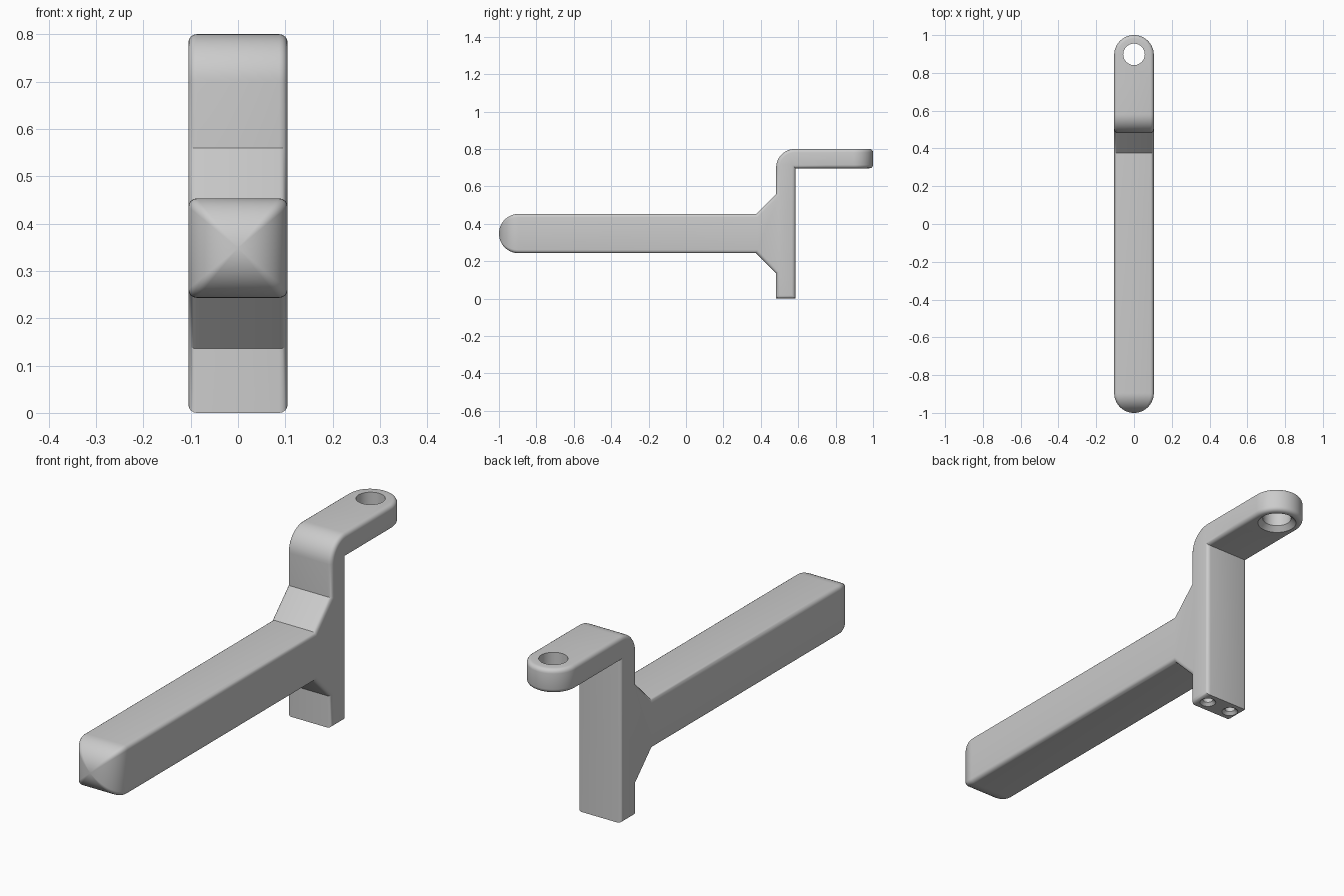
import bpy, bmesh, math

if "Cube" in bpy.data.objects:
    bpy.data.objects.remove(bpy.data.objects["Cube"])

W = 0.105            # half width, also the end radius
R = 0.018            # edge rounding
SEG = 4              # segments per rounded edge
NOSE_Y, TAB_Y, EYE_Y = -0.895, 0.75, 0.895
BAR_Z = 0.348
SEAMS = (NOSE_Y, TAB_Y)


def arc(cx, cy, r, a0, a1, n):
    return [(cx + r * math.cos(math.radians(a0 + (a1 - a0) * i / n)),
             cy + r * math.sin(math.radians(a0 + (a1 - a0) * i / n))) for i in range(n + 1)]


def on_seam(verts):
    return any(all(abs(v.co.y - y) < 1e-4 for v in verts) for y in SEAMS)


def rounded_slab(bm, points, axis, shift):
    """Extrude an outline and round the rims of both caps, leaving the seams square."""
    face = bm.faces.new([bm.verts.new(p) for p in points])
    ext = bmesh.ops.extrude_face_region(bm, geom=[face])["geom"]
    top = [g for g in ext if isinstance(g, bmesh.types.BMFace)][0]
    for v in top.verts:
        v.co[axis] += shift
    rims = [e for e in list(face.edges) + list(top.edges) if not on_seam(e.verts)]
    bmesh.ops.bevel(bm, geom=rims, offset=R, offset_type='OFFSET', segments=SEG,
                    profile=0.5, affect='EDGES', clamp_overlap=False)


def holes_mesh(holes):
    """Round cutters, each widened at its lower mouth."""
    bm = bmesh.new()
    for x, y, z0, z1, r, c in holes:
        rings = []
        for z, rad in ((z0 - 0.01, r + c + 0.01), (z0 + c, r), (z1, r)):
            rings.append([bm.verts.new((px, py, z)) for px, py in arc(x, y, rad, 0, 360, 40)[:-1]])
        for a, b in zip(rings, rings[1:]):
            for i in range(40):
                j = (i + 1) % 40
                bm.faces.new((a[i], a[j], b[j], b[i]))
        bm.faces.new(rings[0][::-1])
        bm.faces.new(rings[-1])
    me = bpy.data.meshes.new("hole_cutters")
    bm.to_mesh(me)
    bm.free()
    return me


bm = bmesh.new()

# Bar, braces, post and start of the tab as one side profile
lo, hi = BAR_Z - W, BAR_Z + W
side = [(NOSE_Y, lo), (0.375, lo), (0.482, 0.136), (0.482, 0), (0.585, 0), (0.585, 0.697),
        (TAB_Y, 0.697), (TAB_Y, 0.8)]
side += arc(0.582, 0.7, 0.1, 90, 180, 14)
side += [(0.482, 0.56), (0.375, hi), (NOSE_Y, hi)]
rounded_slab(bm, [(-W, y, z) for y, z in side], 0, 2 * W)

# Round end of the tab
plan = [(W, TAB_Y)] + arc(0, EYE_Y, W, 0, 180, 28) + [(-W, TAB_Y)]
rounded_slab(bm, [(x, y, 0.697) for x, y in plan], 2, 0.103)

# Open the seams so the parts weld into one skin
seam_faces = [f for f in bm.faces if on_seam(f.verts)]
bmesh.ops.delete(bm, geom=seam_faces, context='FACES')

# Vaulted nose: shrinking rounded squares ending in a point
section = []
for k, (sx, sz) in enumerate(((1, 1), (-1, 1), (-1, -1), (1, -1))):
    section += arc(sx * (W - R), sz * (W - R), R, 90 * k, 90 * k + 90, SEG)
n, steps, prev = len(section), 14, None
for s in range(steps):
    t = math.pi / 2 * s / steps
    ring = [bm.verts.new((x * math.cos(t), NOSE_Y - W * math.sin(t), BAR_Z + z * math.cos(t)))
            for x, z in section]
    if prev:
        for i in range(n):
            j = (i + 1) % n
            bm.faces.new((prev[i], prev[j], ring[j], ring[i]))
    prev = ring
tip = bm.verts.new((0, NOSE_Y - W, BAR_Z))
for i in range(n):
    bm.faces.new((prev[i], prev[(i + 1) % n], tip))

bmesh.ops.remove_doubles(bm, verts=bm.verts, dist=6e-4)
bmesh.ops.recalc_face_normals(bm, faces=bm.faces)
me = bpy.data.meshes.new("hook_bracket")
bm.to_mesh(me)
bm.free()
bracket = bpy.data.objects.new("hook_bracket", me)
bpy.context.collection.objects.link(bracket)

grey = bpy.data.materials.new("plain grey")
grey.diffuse_color = (0.6, 0.6, 0.6, 1)
grey.use_nodes = True
grey.node_tree.nodes["Principled BSDF"].inputs["Base Color"].default_value = grey.diffuse_color
me.materials.append(grey)

# Eye through the tab and two screw holes under the post
cutter = bpy.data.objects.new("hole_cutters", holes_mesh(
    [(0, EYE_Y + 0.003, 0.697, 0.9, 0.057, 0.02)]
    + [(s * 0.058, 0.533, 0, 0.15, 0.02, 0.012) for s in (-1, 1)]))
bpy.context.collection.objects.link(cutter)
cutter.hide_render = True

bpy.context.view_layer.objects.active = bracket
bracket.select_set(True)
mod = bracket.modifiers.new("holes", 'BOOLEAN')
mod.operation, mod.solver, mod.object = 'DIFFERENCE', 'EXACT', cutter
bpy.ops.object.modifier_apply(modifier=mod.name)
bpy.data.objects.remove(cutter)
bpy.ops.object.shade_smooth_by_angle(angle=math.radians(30))
